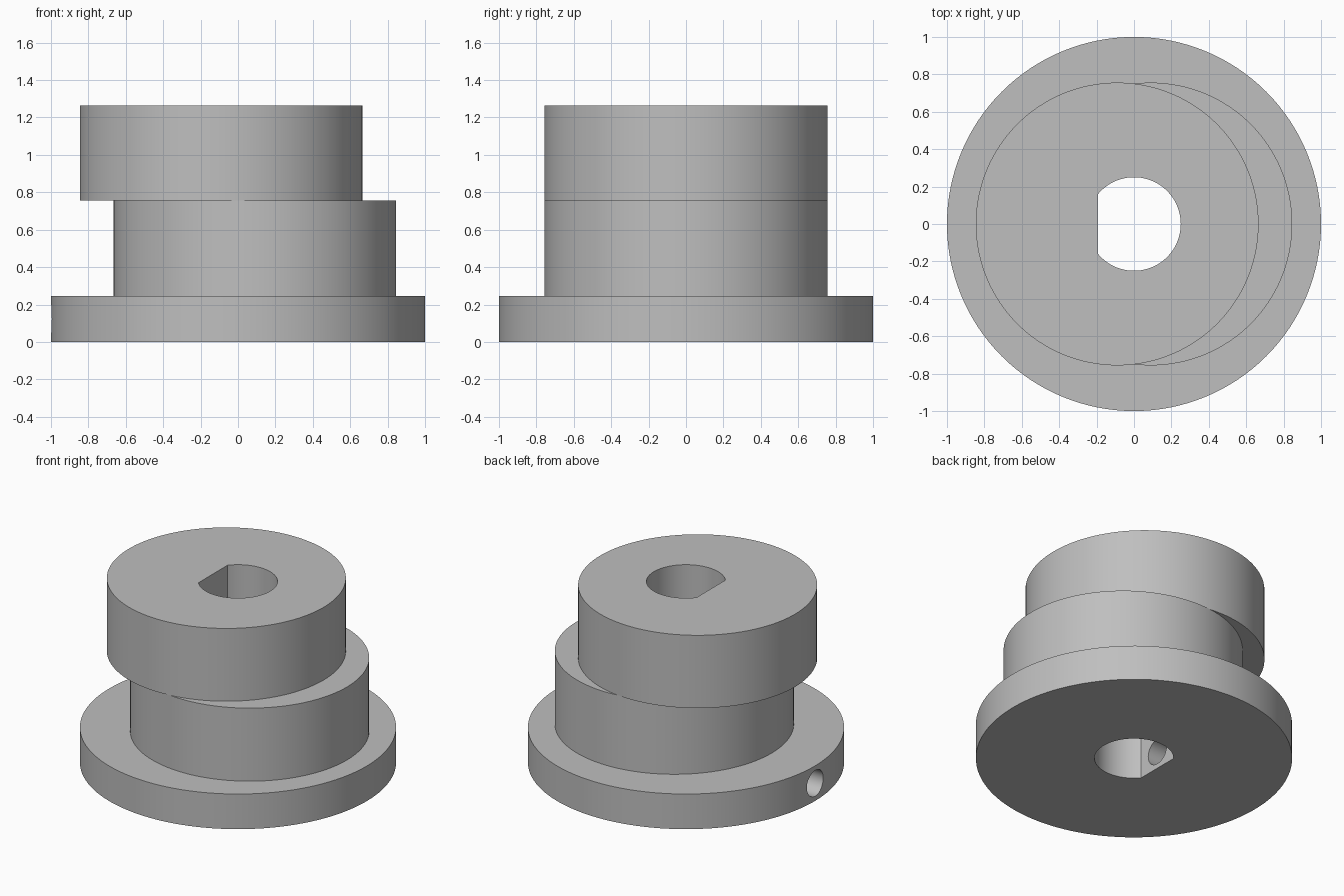
import bpy
import bmesh
import math

cube = bpy.data.objects.get("Cube")
if cube:
    bpy.data.objects.remove(cube, do_unlink=True)

# Plain grey metal
grey = bpy.data.materials.new("grey")
grey.use_nodes = True
colour = (0.52, 0.52, 0.52, 1)
grey.diffuse_color = colour
grey.node_tree.nodes["Principled BSDF"].inputs["Base Color"].default_value = colour

BASE_TOP, MIDDLE_TOP, TOP = 0.245, 0.755, 1.263
BORE_RADIUS, FLAT_X = 0.25, -0.193


def prism(name, outline, z0, z1):
    """Extrude a closed outline from z0 to z1."""
    bm = bmesh.new()
    face = bm.faces.new([bm.verts.new((x, y, z0)) for x, y in outline])
    side = bmesh.ops.extrude_face_region(bm, geom=[face])["geom"]
    verts = [v for v in side if isinstance(v, bmesh.types.BMVert)]
    bmesh.ops.translate(bm, verts=verts, vec=(0, 0, z1 - z0))
    bmesh.ops.recalc_face_normals(bm, faces=bm.faces[:])
    mesh = bpy.data.meshes.new(name)
    bm.to_mesh(mesh)
    bm.free()
    mesh.materials.append(grey)
    obj = bpy.data.objects.new(name, mesh)
    bpy.context.collection.objects.link(obj)
    return obj


def arc(radius, cx=0, half=math.pi, steps=128):
    """Arc centred on +x; a full circle when half is pi."""
    count = steps if half >= math.pi else steps + 1
    angles = [-half + 2 * half * i / steps for i in range(count)]
    return [(cx + radius * math.cos(a), radius * math.sin(a)) for a in angles]


def combine(target, other, operation):
    mod = target.modifiers.new(operation.lower(), "BOOLEAN")
    mod.object = other
    mod.operation = operation
    mod.solver = "EXACT"
    bpy.context.view_layer.objects.active = target
    bpy.ops.object.modifier_apply(modifier=mod.name)
    bpy.data.objects.remove(other, do_unlink=True)


# Flange with two opposed eccentric discs
hub = prism("eccentric_hub", arc(1), 0, BASE_TOP)
lower_disc = prism("lower_disc", arc(0.756, 0.09), BASE_TOP, MIDDLE_TOP)
upper_disc = prism("upper_disc", arc(0.756, -0.09), MIDDLE_TOP, TOP)
combine(hub, lower_disc, "UNION")
combine(hub, upper_disc, "UNION")

# D-shaped shaft bore
bore = prism("bore_cutter", arc(BORE_RADIUS, half=math.acos(FLAT_X / BORE_RADIUS), steps=80),
             -0.2, TOP + 0.2)
combine(hub, bore, "DIFFERENCE")

# Radial set screw hole, from the rim into the flat of the bore
screw = prism("screw_cutter", arc(0.09, steps=40), 0, 1.1)
screw.rotation_euler = (0, -math.pi / 2, 0)
screw.location = (0, 0, BASE_TOP / 2)
bpy.context.view_layer.update()
combine(hub, screw, "DIFFERENCE")

bpy.ops.object.select_all(action="DESELECT")
hub.select_set(True)
bpy.context.view_layer.objects.active = hub
bpy.ops.object.shade_smooth_by_angle(angle=math.radians(30))
